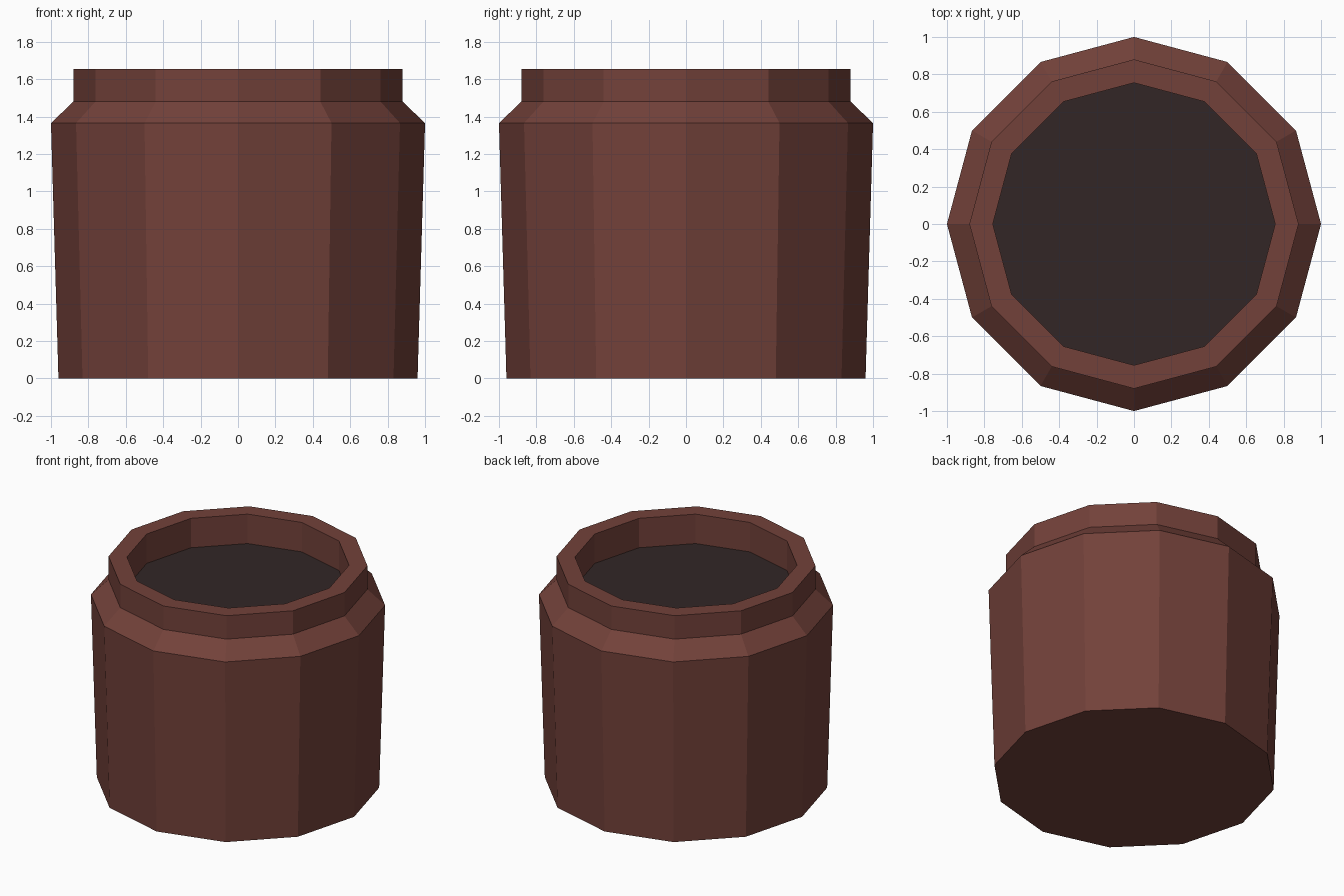
import bpy, bmesh
from math import cos, sin, tau

SIDES = 12

cube = bpy.data.objects.get("Cube")
if cube:
    bpy.data.objects.remove(cube, do_unlink=True)


def material(name, rgb):
    mat = bpy.data.materials.new(name)
    mat.use_nodes = True
    mat.diffuse_color = (*rgb, 1)
    shader = next(n for n in mat.node_tree.nodes if n.type == "BSDF_PRINCIPLED")
    shader.inputs["Base Color"].default_value = (*rgb, 1)
    return mat


def lathe(name, profile, mat, cap_start=False):
    """Turn a (radius, height) profile around z with flat facets."""
    bm = bmesh.new()
    rings = [[bm.verts.new((r * cos(tau * i / SIDES), r * sin(tau * i / SIDES), z))
              for i in range(SIDES)] for r, z in profile]
    for low, high in zip(rings, rings[1:]):
        for i in range(SIDES):
            j = (i + 1) % SIDES
            bm.faces.new((low[i], low[j], high[j], high[i]))
    if cap_start:
        bm.faces.new(rings[0][::-1])
    if len(rings) == 1:
        bm.faces.new(rings[0])
    mesh = bpy.data.meshes.new(name)
    bm.to_mesh(mesh)
    bm.free()
    mesh.materials.append(mat)
    obj = bpy.data.objects.new(name, mesh)
    bpy.context.collection.objects.link(obj)
    return obj


clay = material("red_brown_clay", (0.171, 0.0534, 0.0421))
dark = material("dark_contents", (0.0315, 0.0195, 0.019))

# Jar: flared wall, sloped shoulder, upright collar and inner wall
FILL = (0.755, 1.435)
lathe("jar", [(0.96, 0), (1, 1.365), (0.88, 1.48), (0.88, 1.655),
              (0.755, 1.655), FILL], clay, cap_start=True)

# Flat surface of the contents inside the collar
lathe("contents", [FILL], dark)
